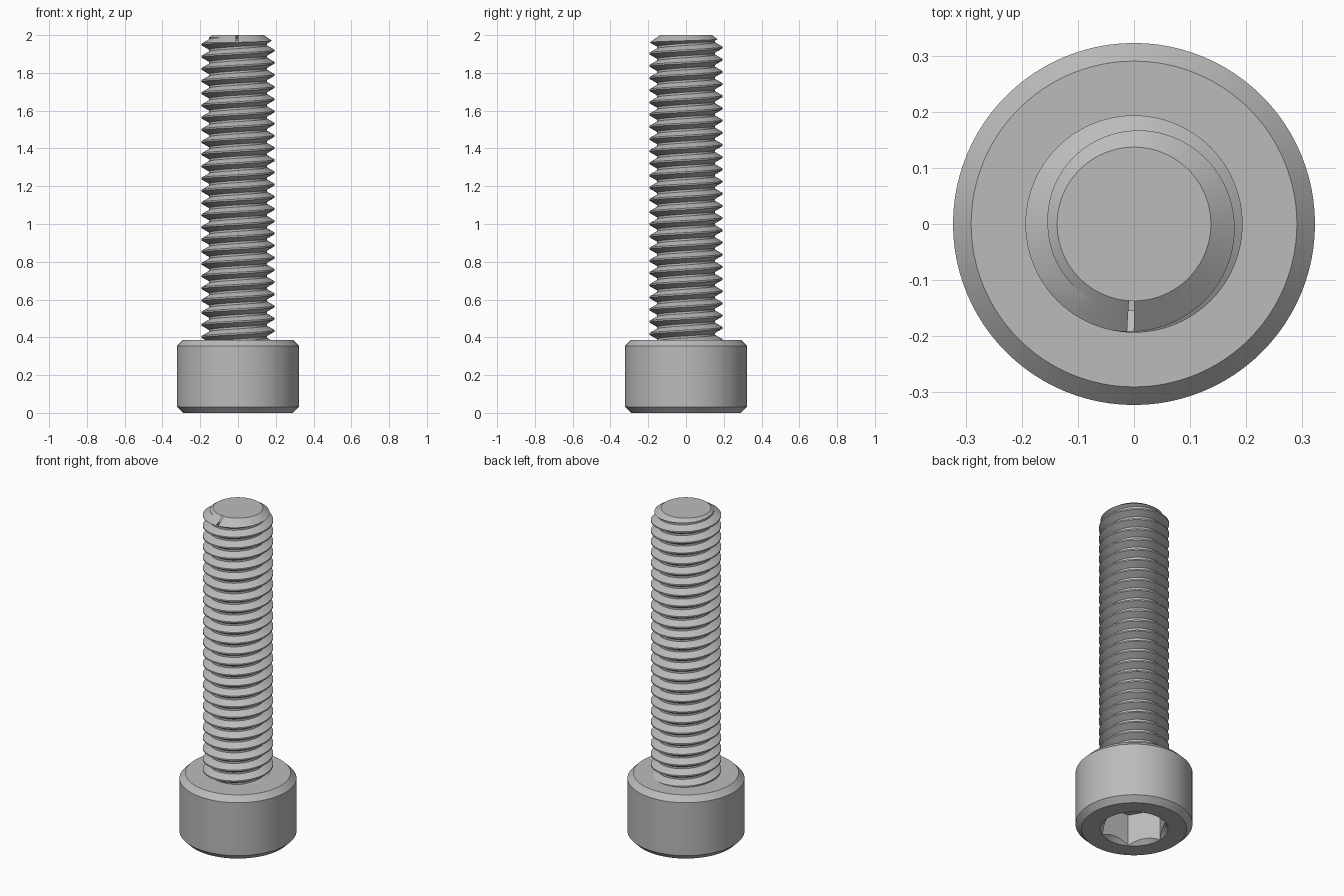
import bpy
import bmesh
import math

cube = bpy.data.objects.get("Cube")
if cube:
    bpy.data.objects.remove(cube, do_unlink=True)

# Proportions: everything follows from one unit
U = 2 / 31
HEAD_R, HEAD_H = 5 * U, 6 * U
BEVEL = U / 2
PITCH = U
CREST_R, ROOT_R = 3 * U, 0.154
FLANK = (CREST_R - ROOT_R) * math.tan(math.radians(30))
TIP_R, TIP_SLOPE = 0.137, 0.7
SEGS = 96

steel = bpy.data.materials.new("steel_grey")
steel.use_nodes = True
GREY = (0.5, 0.5, 0.5, 1)
steel.diffuse_color = GREY
steel.node_tree.nodes["Principled BSDF"].inputs["Base Color"].default_value = GREY


def finish(name, bm):
    bmesh.ops.recalc_face_normals(bm, faces=bm.faces[:])
    mesh = bpy.data.meshes.new(name)
    bm.to_mesh(mesh)
    bm.free()
    mesh.materials.append(steel)
    obj = bpy.data.objects.new(name, mesh)
    bpy.context.collection.objects.link(obj)
    return obj


def lathe(name, profile, segs=SEGS):
    """Solid of revolution from (radius, z) points, capped at both ends."""
    bm = bmesh.new()
    rings = []
    for r, z in profile:
        angles = [math.tau * i / segs for i in range(segs)]
        rings.append([bm.verts.new((r * math.cos(a), r * math.sin(a), z)) for a in angles])
    for low, high in zip(rings, rings[1:]):
        for i in range(segs):
            j = (i + 1) % segs
            bm.faces.new((low[i], low[j], high[j], high[i]))
    bm.faces.new(rings[0])
    bm.faces.new(rings[-1])
    return finish(name, bm)


def select_only(obj):
    bpy.ops.object.select_all(action='DESELECT')
    obj.select_set(True)
    bpy.context.view_layer.objects.active = obj


def apply_boolean(obj, cutter, operation):
    mod = obj.modifiers.new("cut", 'BOOLEAN')
    mod.operation = operation
    mod.solver = 'EXACT'
    mod.object = cutter
    select_only(obj)
    bpy.ops.object.modifier_apply(modifier=mod.name)
    bpy.data.objects.remove(cutter, do_unlink=True)


def helical_rod(name, turns, start):
    """Right-handed thread as one winding surface, closed by a fan at each end."""
    bm = bmesh.new()
    crest = PITCH / 8
    profile = [(0, ROOT_R), (FLANK, CREST_R),
               (FLANK + crest, CREST_R), (2 * FLANK + crest, ROOT_R)]
    n = len(profile)
    rows = n * turns + 1
    cols = []
    for i in range(SEGS):
        a = math.tau * i / SEGS
        col = []
        for k in range(rows + (n if i == 0 else 0)):
            dz, r = profile[k % n]
            z = start + PITCH * (k // n + i / SEGS) + dz
            col.append(bm.verts.new((r * math.cos(a), r * math.sin(a), z)))
        cols.append(col)
    # The last column joins the first one, a full pitch higher
    cols.append(cols[0][n:])
    for left, right in zip(cols, cols[1:]):
        for k in range(rows - 1):
            bm.faces.new((left[k], right[k], right[k + 1], left[k + 1]))
    border = [e for e in bm.edges if e.is_boundary]
    low = bm.verts.new((0, 0, start - PITCH))
    high = bm.verts.new((0, 0, start + PITCH * (turns + 2)))
    for e in border:
        a, b = e.verts
        bm.faces.new((a, b, low if a.co.z < 1 else high))
    return finish(name, bm)


# Cylindrical head with a bevel at both rims
head = lathe("screw_head", [
    (HEAD_R - BEVEL, 0), (HEAD_R, BEVEL),
    (HEAD_R, HEAD_H - BEVEL), (HEAD_R - BEVEL, HEAD_H)])

# Hexagonal socket with a countersunk mouth
SOCKET_R = 2.5 * U / math.cos(math.radians(30))
hexagon = lathe("socket_cutter", [(SOCKET_R, -U), (SOCKET_R, 3 * U)], 6)
apply_boolean(head, hexagon, 'DIFFERENCE')
MOUTH = SOCKET_R + 0.001
countersink = lathe("countersink_cutter", [(MOUTH + 0.02, -0.02), (MOUTH - 0.05, 0.05)])
apply_boolean(head, countersink, 'DIFFERENCE')

# Threaded shank, trimmed by a rod with a conical tip
RUNOUT_Z = 2 - TIP_SLOPE * (ROOT_R - TIP_R)
shank = helical_rod("threaded_shank", 29, RUNOUT_Z - 27.5 * PITCH)
WIDE = CREST_R + 0.05
trim = lathe("tip_cutter", [
    (WIDE, HEAD_H - U), (WIDE, 2 - TIP_SLOPE * (WIDE - TIP_R)), (TIP_R, 2)])
apply_boolean(shank, trim, 'INTERSECT')

# Smooth round surfaces, crisp edges
for part in (head, shank):
    select_only(part)
    bpy.ops.object.shade_smooth_by_angle(angle=math.radians(25))
